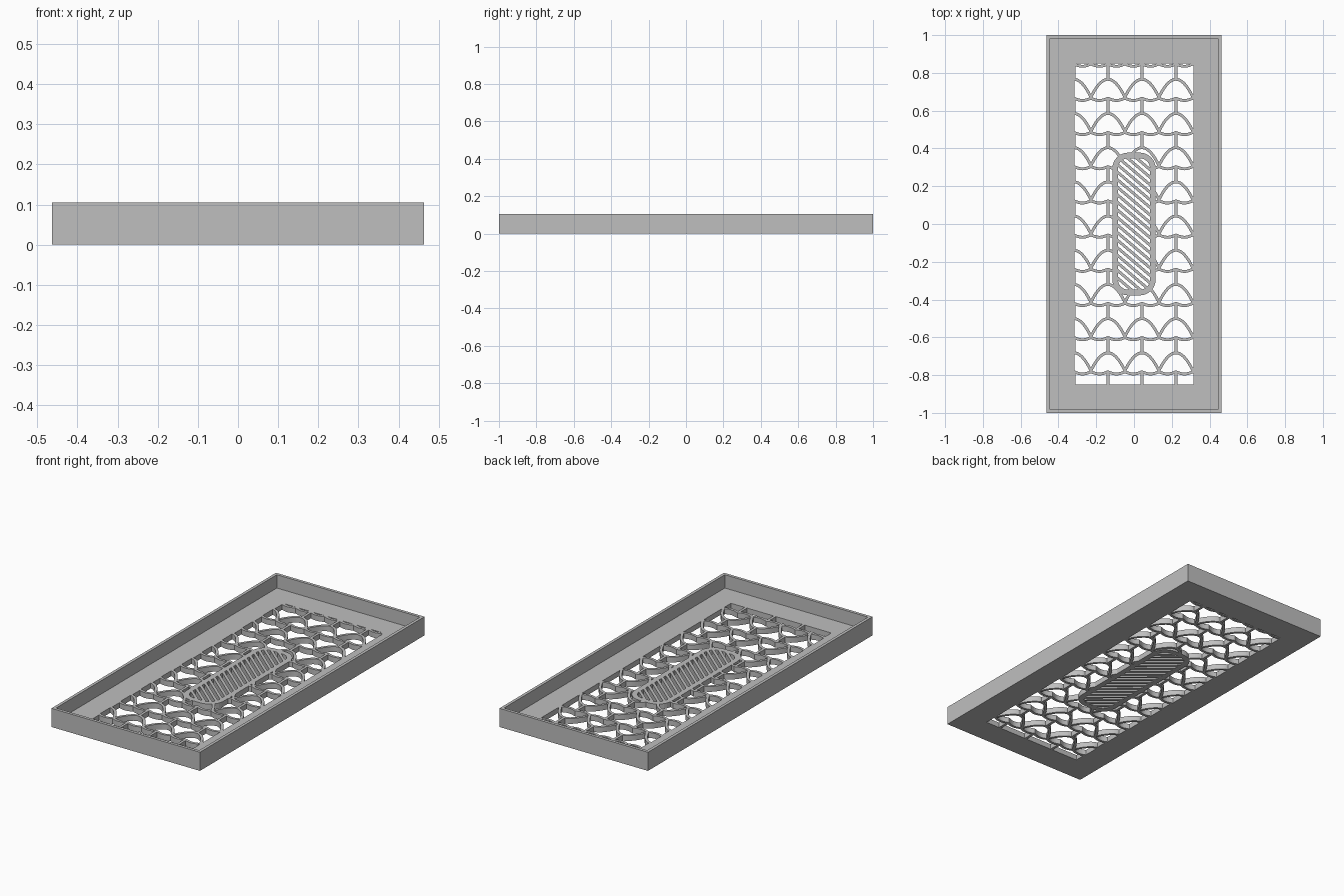
import bpy, bmesh, math
from mathutils import Vector

if "Cube" in bpy.data.objects:
    bpy.data.objects.remove(bpy.data.objects["Cube"], do_unlink=True)

grey = bpy.data.materials.new("plain grey")
grey.use_nodes = True
COLOR = (0.52, 0.52, 0.52, 1)
grey.diffuse_color = COLOR
grey.node_tree.nodes["Principled BSDF"].inputs["Base Color"].default_value = COLOR

FLOOR = 0.03
OPEN_X, OPEN_Y = 0.315, 0.85
PLATE_X, PLATE_Y, PLATE_R = 0.115, 0.378, 0.085
BORDER = 0.03


def finish(name, bm):
    bmesh.ops.recalc_face_normals(bm, faces=bm.faces)
    mesh = bpy.data.meshes.new(name)
    bm.to_mesh(mesh)
    bm.free()
    mesh.materials.append(grey)
    obj = bpy.data.objects.new(name, mesh)
    bpy.context.collection.objects.link(obj)


def rounded_loop(hx, hy, r, steps):
    """Rectangle outline, with rounded corners when r is above zero."""
    pts = []
    for quarter, (sx, sy) in enumerate([(1, 1), (-1, 1), (-1, -1), (1, -1)]):
        for i in range(steps):
            a = math.pi / 2 * (quarter + i / max(steps - 1, 1))
            pts.append((sx * (hx - r) + r * math.cos(a),
                        sy * (hy - r) + r * math.sin(a)))
    return pts


def closed_band(name, loops):
    """Bridge a cycle of (outline, z) loops into a closed ring."""
    bm = bmesh.new()
    rings = [[bm.verts.new((x, y, z)) for x, y in pts] for pts, z in loops]
    for k, ring in enumerate(rings):
        nxt = rings[(k + 1) % len(rings)]
        for i in range(len(ring)):
            j = (i + 1) % len(ring)
            bm.faces.new((ring[i], ring[j], nxt[j], nxt[i]))
    finish(name, bm)


def ribbon(bm, pts, width):
    """Upright strip following a path, as thick as the floor."""
    pts = [Vector(p) for p in pts]
    rows = []
    for i, p in enumerate(pts):
        d = (pts[min(i + 1, len(pts) - 1)] - pts[max(i - 1, 0)]).normalized()
        side = Vector((-d.y, d.x)) * width / 2
        rows.append([bm.verts.new((*(p + side * s), z))
                     for s, z in ((1, 0), (-1, 0), (-1, FLOOR), (1, FLOOR))])
    for a, b in zip(rows, rows[1:]):
        for i in range(4):
            j = (i + 1) % 4
            bm.faces.new((a[i], a[j], b[j], b[i]))
    bm.faces.new(rows[0])
    bm.faces.new(rows[-1])


def clipped_ribbon(bm, pts, width, keep):
    """Add only the runs of the path whose points pass the test."""
    run = []
    for p in pts + [None]:
        if p is not None and keep(*p):
            run.append(p)
        else:
            if len(run) > 1:
                ribbon(bm, run, width)
            run = []


def in_plate(x, y, inset):
    r = PLATE_R - inset
    dx = max(abs(x) - (PLATE_X - PLATE_R), 0)
    dy = max(abs(y) - (PLATE_Y - PLATE_R), 0)
    return math.hypot(dx, dy) < r


def in_lattice(x, y):
    return (abs(x) < OPEN_X + 0.005 and abs(y) < OPEN_Y + 0.005
            and not in_plate(x, y, BORDER * 0.6))


# Tray: floor frame and raised rim in one closed ring
tray_steps = [(0.463, 1, 0), (0.463, 1, 0.105), (0.446, 0.983, 0.105),
              (0.446, 0.983, FLOOR), (OPEN_X, OPEN_Y, FLOOR), (OPEN_X, OPEN_Y, 0)]
closed_band("tray", [(rounded_loop(x, y, 0, 1), z) for x, y, z in tray_steps])

# Open lattice of pointed cups, scalloped rows and short uprights
PITCH = 0.18
bm = bmesh.new()
for row in range(-1, 11):
    y0 = 0.847 - 0.181 * row
    for col in range(-1, 5):
        x0 = -0.228 + PITCH * col
        cup, scallop, upright = [], [], []
        for i in range(25):
            u = i / 24 - 0.5
            x = x0 + PITCH * u
            cup.append((x, y0 + 0.1 * math.sin(math.pi * abs(u)) ** 0.8))
            scallop.append((x + PITCH / 2,
                            y0 - 0.012 * abs(math.sin(2 * math.pi * u))))
            upright.append((x0 + PITCH / 2, y0 + 0.095 + 0.086 * (u + 0.5)))
        for path in (cup, scallop, upright):
            clipped_ribbon(bm, path, 0.015, in_lattice)
finish("floor_lattice", bm)

# Rounded border of the central grille
outer = rounded_loop(PLATE_X, PLATE_Y, PLATE_R, 9)
inner = rounded_loop(PLATE_X - BORDER, PLATE_Y - BORDER, PLATE_R - BORDER, 9)
closed_band("grille_border", [(outer, 0), (outer, FLOOR), (inner, FLOOR), (inner, 0)])

# Diagonal slats inside the border
bm = bmesh.new()
for k in range(-12, 13):
    path = [(x / 200, 0.04 * k - 0.85 * x / 200) for x in range(-20, 21)]
    clipped_ribbon(bm, path, 0.015, lambda x, y: in_plate(x, y, BORDER * 0.8))
finish("grille_slats", bm)
